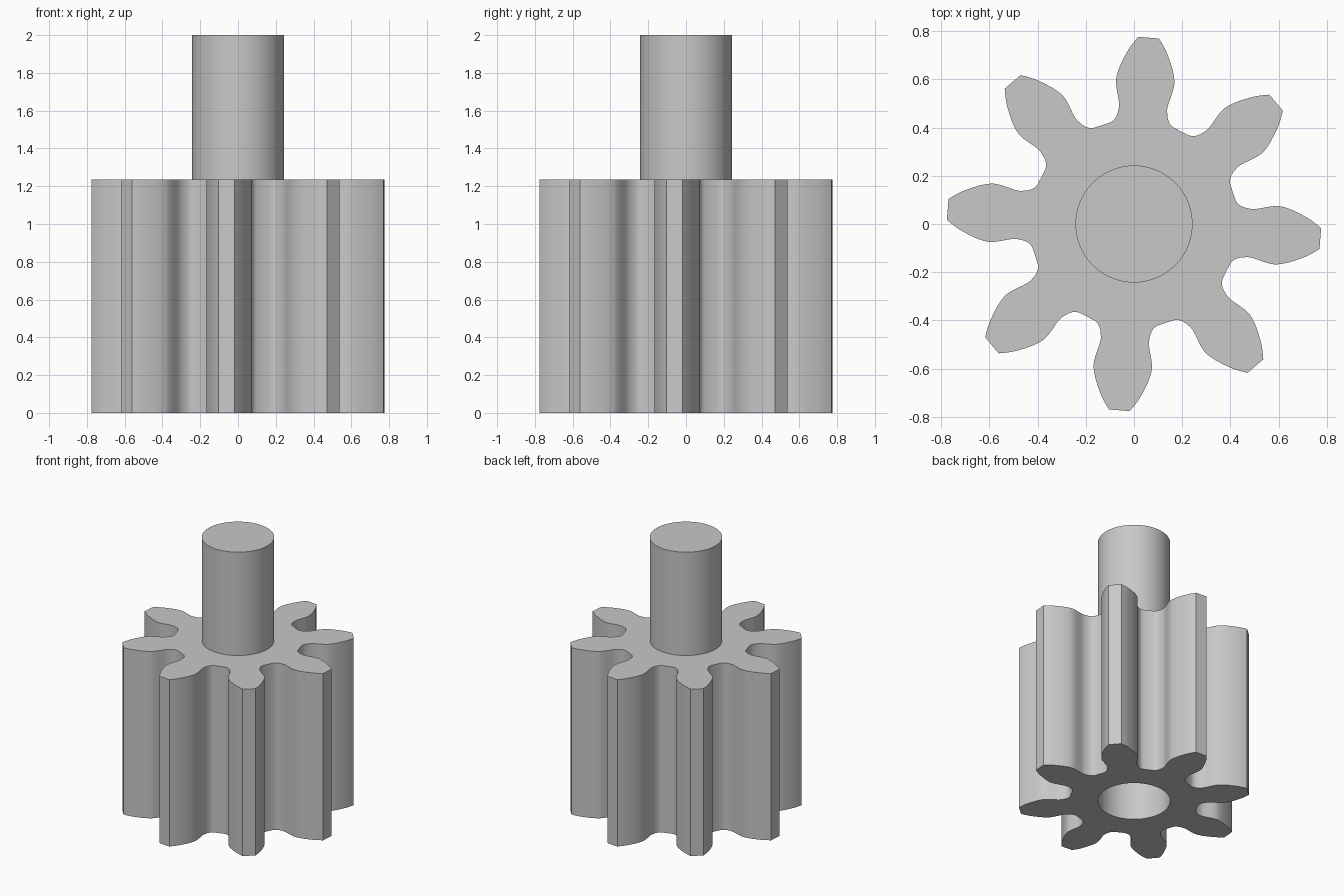
import bpy, bmesh
from math import sin, cos, radians, pi
from mathutils import Vector

cube = bpy.data.objects.get("Cube")
if cube:
    bpy.data.objects.remove(cube)

TEETH = 8
PITCH = 360 / TEETH
FIRST_TOOTH = 85.5
GEAR_TOP = 1.235
TOTAL = 2.0
BORE = 0.243
STEPS = 3

# Half a tooth from tip to root: radius, degrees off the tooth axis
FLANK = [(0.777, 3.2), (0.735, 5.75), (0.685, 8.3), (0.645, 10.2), (0.608, 11.5),
         (0.57, 11.8), (0.508, 11.5), (0.478, 12.3), (0.457, 13.5),
         (0.441, 15.3), (0.433, 17.5)]

steel = bpy.data.materials.new("plain grey")
steel.use_nodes = True
grey = (0.58, 0.58, 0.58, 1)
steel.diffuse_color = grey
steel.node_tree.nodes["Principled BSDF"].inputs["Base Color"].default_value = grey


def polar(radius, degrees):
    a = radians(degrees)
    return Vector((radius * cos(a), radius * sin(a), 0))


def smooth_path(points):
    """Catmull-Rom curve through the points."""
    ends = [2 * points[0] - points[1]] + points + [2 * points[-1] - points[-2]]
    path = []
    for a, b, c, d in zip(ends, ends[1:], ends[2:], ends[3:]):
        for i in range(STEPS):
            t = i / STEPS
            path.append(b + (c - a) * t / 2 + (a - b * 2.5 + c * 2 - d / 2) * t * t
                        + ((b - c) * 3 + d - a) * t ** 3 / 2)
    return path + [points[-1]]


def circle(radius, count=64):
    return [polar(radius, 360 * i / count) for i in range(count)]


def gear_outline():
    outline = []
    for k in range(TEETH):
        axis = FIRST_TOOTH + k * PITCH
        right = smooth_path([polar(r, axis - d) for r, d in FLANK])
        left = smooth_path([polar(r, axis + d) for r, d in FLANK])
        outline += right[::-1] + left
        outline.append(polar(0.431, axis + PITCH / 2))
    return outline


def extruded(name, loops, bottom, top):
    """Fill nested outlines and pull them up into a solid."""
    bm = bmesh.new()
    edges = []
    for loop in loops:
        verts = [bm.verts.new((p.x, p.y, bottom)) for p in loop]
        edges += [bm.edges.new((v, verts[i - 1])) for i, v in enumerate(verts)]
    bmesh.ops.triangle_fill(bm, edges=edges, use_beauty=True, use_dissolve=False)
    result = bmesh.ops.extrude_face_region(bm, geom=bm.faces[:], use_keep_orig=True)
    raised = [g for g in result["geom"] if isinstance(g, bmesh.types.BMVert)]
    bmesh.ops.translate(bm, verts=raised, vec=(0, 0, top - bottom))
    bmesh.ops.recalc_face_normals(bm, faces=bm.faces[:])
    mesh = bpy.data.meshes.new(name)
    bm.to_mesh(mesh)
    bm.free()
    mesh.materials.append(steel)
    obj = bpy.data.objects.new(name, mesh)
    bpy.context.collection.objects.link(obj)
    bpy.ops.object.select_all(action="DESELECT")
    obj.select_set(True)
    bpy.context.view_layer.objects.active = obj
    bpy.ops.object.shade_smooth_by_angle(angle=radians(35))
    return obj


# Toothed body with an open bore underneath
extruded("gear_body", [gear_outline(), circle(BORE)], 0, GEAR_TOP)

# Solid shaft standing on the body, closing the bore
extruded("shaft", [circle(BORE)], GEAR_TOP, TOTAL)
